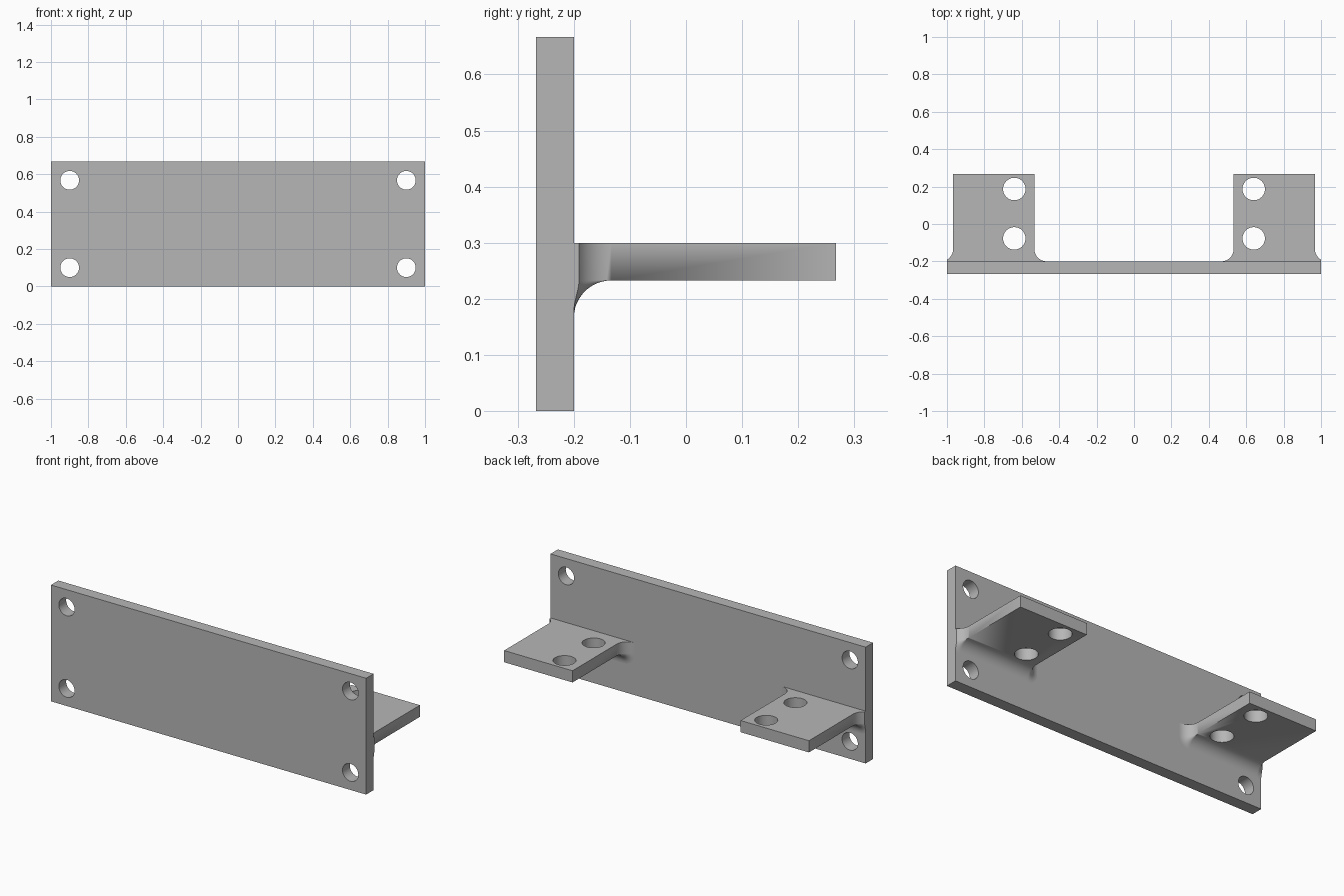
import bpy, bmesh, math
from mathutils import Matrix

cube = bpy.data.objects.get("Cube")
if cube:
    bpy.data.objects.remove(cube, do_unlink=True)

# Main dimensions
BACK, FRONT, END = -0.2, -0.267, 0.267    # plate back, plate front, bracket end
HEIGHT = 0.667
X_IN, X_OUT = 0.533, 0.967                # bracket sides
Z_LOW, Z_TOP = 0.233, 0.3                 # bracket underside and top
FILLET, STEPS = 0.067, 12

grey = bpy.data.materials.new("plain_grey")
grey.use_nodes = True
colour = (0.47, 0.47, 0.47, 1)
grey.diffuse_color = colour
grey.node_tree.nodes["Principled BSDF"].inputs["Base Color"].default_value = colour


def make_object(name, bm):
    bmesh.ops.recalc_face_normals(bm, faces=bm.faces)
    mesh = bpy.data.meshes.new(name)
    bm.to_mesh(mesh)
    bm.free()
    mesh.materials.append(grey)
    obj = bpy.data.objects.new(name, mesh)
    bpy.context.collection.objects.link(obj)
    return obj


def drill(obj, centres, radius, axis):
    """Cut round through holes, then smooth the curved faces."""
    bm = bmesh.new()
    turn = Matrix.Rotation(math.pi / 2, 4, "X") if axis == "Y" else Matrix()
    for c in centres:
        bmesh.ops.create_cone(bm, cap_ends=True, segments=48, radius1=radius,
                              radius2=radius, depth=0.3,
                              matrix=Matrix.Translation(c) @ turn)
    cutter = make_object("hole_cutter", bm)
    cutter.hide_render = True
    mod = obj.modifiers.new("holes", "BOOLEAN")
    mod.operation, mod.solver, mod.object = "DIFFERENCE", "EXACT", cutter
    bpy.ops.object.select_all(action="DESELECT")
    bpy.context.view_layer.objects.active = obj
    obj.select_set(True)
    bpy.ops.object.modifier_apply(modifier=mod.name)
    bpy.data.objects.remove(cutter, do_unlink=True)
    bpy.ops.object.shade_smooth_by_angle(angle=math.radians(30))


# Upright plate with four corner holes
bm = bmesh.new()
bmesh.ops.create_cube(bm, size=1)
bmesh.ops.scale(bm, vec=(2, BACK - FRONT, HEIGHT), verts=bm.verts)
bmesh.ops.translate(bm, vec=(0, (BACK + FRONT) / 2, HEIGHT / 2), verts=bm.verts)
plate = make_object("mounting_plate", bm)
drill(plate, [(x, FRONT, z) for x in (-0.9, 0.9) for z in (0.1, HEIGHT - 0.1)],
      0.05, "Y")


def section(bm, y, d):
    """Bracket outline grown by d at the sides and below, with round lower corners."""
    pts = [(X_IN - d, Z_TOP)]
    for x, start in ((X_IN, math.pi), (X_OUT, 1.5 * math.pi)):
        for i in range(STEPS + 1):
            a = start + i / STEPS * math.pi / 2
            pts.append((x + d * math.cos(a), Z_LOW + d * math.sin(a)))
    pts.append((X_OUT + d, Z_TOP))
    return [bm.verts.new((x, y, z)) for x, z in pts]


def bracket(name, side):
    """Shelf lofted out of the plate through a fillet that is trimmed at the plate edge."""
    bm = bmesh.new()
    rings = []
    for i in range(STEPS + 1):
        a = i / STEPS * math.pi / 2
        rings.append(section(bm, BACK + FILLET * (1 - math.cos(a)),
                             FILLET * (1 - math.sin(a))))
    rings.append(section(bm, END, 0))
    for r, s in zip(rings, rings[1:]):
        for i in range(len(r)):
            j = (i + 1) % len(r)
            bm.faces.new((r[i], r[j], s[j], s[i]))
    bm.faces.new(rings[0])
    bm.faces.new(rings[-1])
    bmesh.ops.remove_doubles(bm, verts=bm.verts, dist=1e-5)
    bmesh.ops.bisect_plane(bm, geom=bm.verts[:] + bm.edges[:] + bm.faces[:],
                           plane_co=(1, 0, 0), plane_no=(1, 0, 0), clear_outer=True)
    bmesh.ops.holes_fill(bm, edges=[e for e in bm.edges if e.is_boundary], sides=0)
    bmesh.ops.scale(bm, vec=(side, 1, 1), verts=bm.verts)
    obj = make_object(name, bm)
    drill(obj, [(side * 0.64, y, Z_TOP) for y in (-0.077, 0.187)], 0.06, "Z")


bracket("left_bracket", 1)
bracket("right_bracket", -1)
